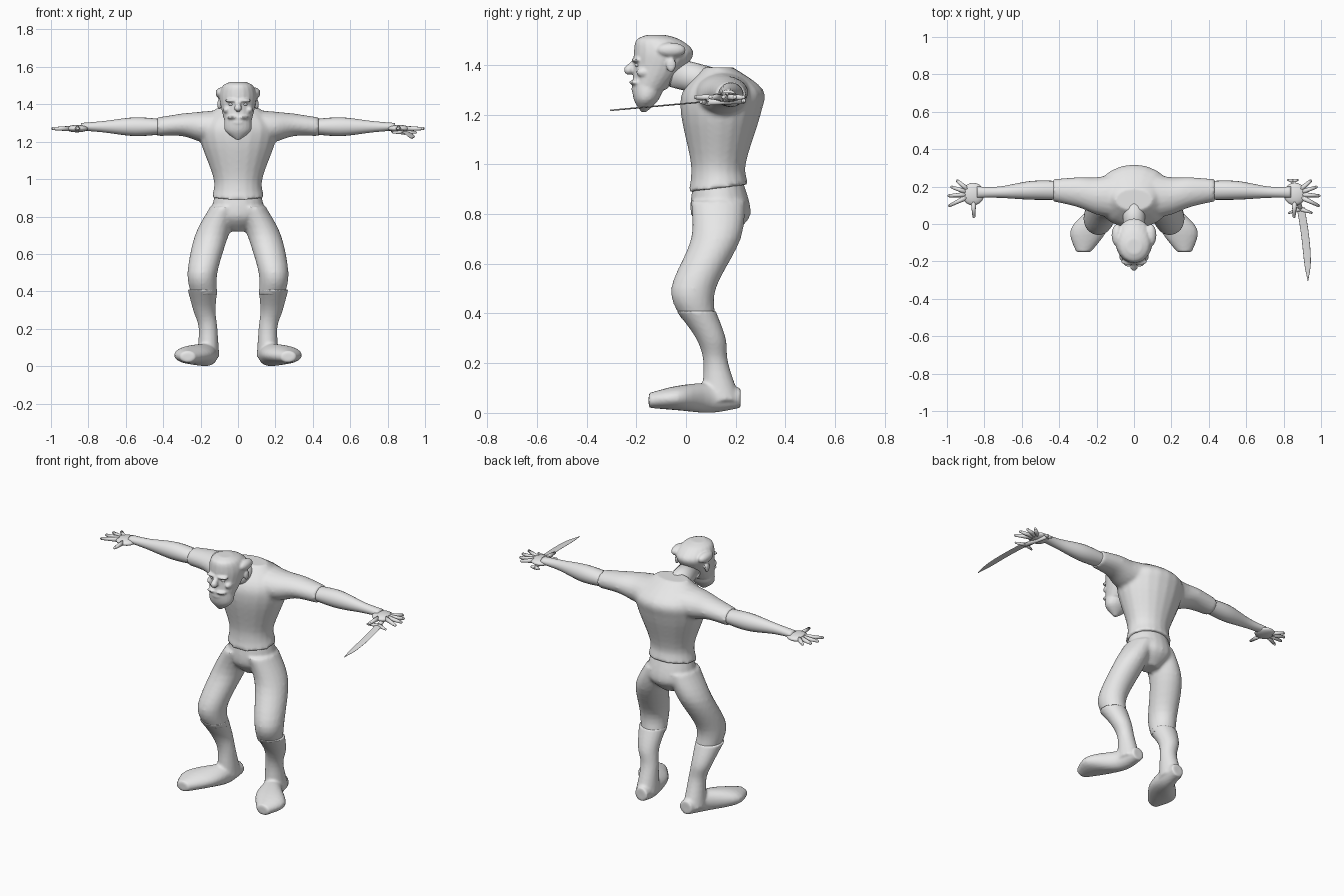
import bpy
import bmesh
from math import cos, sin, pi, radians
from mathutils import Vector, Matrix

default_cube = bpy.data.objects.get("Cube")
if default_cube:
    bpy.data.objects.remove(default_cube, do_unlink=True)

# Single plain clay colour for the whole figure
grey = bpy.data.materials.new("plain_grey")
grey.use_nodes = True
grey.diffuse_color = (0.8, 0.8, 0.8, 1)
grey.node_tree.nodes["Principled BSDF"].inputs["Base Color"].default_value = grey.diffuse_color

SIDES = 20
STEPS = 5
BOTH_SIDES = {"left": 1, "right": -1}


def place(axis, along, across, beyond):
    """Turn ring coordinates into a point for the chosen loft axis."""
    if axis == "x":
        return Vector((along, across, beyond))
    if axis == "y":
        return Vector((across, along, beyond))
    return Vector((across, beyond, along))


def smooth_rings(rings):
    """Fill in a flowing curve through the rings so that few are needed."""
    # A ring with a single radius is round
    points = [Vector((*ring, *ring[len(ring) - 1:][:5 - len(ring)])) for ring in rings]
    padded = [points[0], *points, points[-1]]
    filled = []
    for before, start, end, after in zip(padded, padded[1:], padded[2:], padded[3:]):
        leave, arrive = (end - before) / 2, (after - start) / 2
        for step in range(STEPS):
            t = step / STEPS
            blend = t * t * (3 - 2 * t)
            filled.append(start.lerp(end, blend)
                          + leave * t * (1 - t) ** 2 - arrive * t * t * (1 - t))
    return filled + [points[-1]]


def loft(bm, axis, rings, side=1):
    """Skin rings given as (along, centre across, centre beyond, radius, other radius)."""
    loops = []
    for along, across, beyond, wide, deep in smooth_rings(rings):
        loop = []
        for index in range(SIDES):
            angle = 2 * pi * index / SIDES
            point = place(axis, along, across + wide * cos(angle), beyond + deep * sin(angle))
            point.x *= side
            loop.append(bm.verts.new(point))
        loops.append(loop)
    for lower, upper in zip(loops, loops[1:]):
        for index in range(SIDES):
            bm.faces.new((lower[index - 1], lower[index], upper[index], upper[index - 1]))
    bm.faces.new(loops[0])
    bm.faces.new(loops[-1])


def ball(bm, centre, radii):
    matrix = Matrix.Translation(centre) @ Matrix.Diagonal((*radii, 1))
    bmesh.ops.create_uvsphere(bm, u_segments=SIDES, v_segments=SIDES // 2, radius=1, matrix=matrix)


def rod(bm, start, end, thick, thin):
    """Tapered round bar with a rounded tip."""
    start, end = Vector(start), Vector(end)
    span = end - start
    turn = span.to_track_quat("Z", "Y").to_matrix().to_4x4()
    bmesh.ops.create_cone(bm, cap_ends=True, segments=SIDES, radius1=thick, radius2=thin,
                          depth=span.length, matrix=Matrix.Translation((start + end) / 2) @ turn)
    ball(bm, end, (thin, thin, thin))


def finish(bm, name, voxel=0):
    """Make the object; a voxel size melts its overlapping parts together."""
    bmesh.ops.recalc_face_normals(bm, faces=bm.faces)
    for face in bm.faces:
        face.smooth = True
    mesh = bpy.data.meshes.new(name)
    bm.to_mesh(mesh)
    bm.free()
    mesh.materials.append(grey)
    obj = bpy.data.objects.new(name, mesh)
    bpy.context.scene.collection.objects.link(obj)
    if voxel:
        remesh = obj.modifiers.new("merge", "REMESH")
        remesh.mode = "VOXEL"
        remesh.voxel_size = voxel
        remesh.use_smooth_shade = True
        relax = obj.modifiers.new("relax", "SMOOTH")
        relax.iterations = 3


# Shirt: hunched torso with short sleeves and a hem that dips at the front
bm = bmesh.new()
loft(bm, "z", [(.9, 0, .13, .14, .12), (1, 0, .13, .13, .11), (1.2, 0, .14, .2, .16),
               (1.3, 0, .15, .2, .16), (1.39, 0, .13, .1, .06)])
for side in BOTH_SIDES.values():
    loft(bm, "x", [(.1, .15, 1.28, .12, .09), (.2, .15, 1.28, .1, .08),
                   (.3, .17, 1.29, .08, .06), (.43, .18, 1.28, .06, .05)], side)
for vert in bm.verts:
    if vert.co.z < .95:
        vert.co.z += (vert.co.y - .1) / 8
finish(bm, "shirt", .01)

# Trousers: hips and two bowed, bent legs
bm = bmesh.new()
loft(bm, "z", [(.93, 0, .13, .12, .1), (.8, 0, .14, .14, .12), (.72, 0, .14, .05)])
for side in BOTH_SIDES.values():
    loft(bm, "z", [(.85, .07, .13, .08, .11), (.7, .14, .12, .09, .1),
                   (.5, .19, .03, .08, .09), (.38, .18, .05, .07)], side)
finish(bm, "trousers", .01)

# Boots: calf shaft and a broad turned-out foot with a flat sole
for label, side in BOTH_SIDES.items():
    bm = bmesh.new()
    loft(bm, "z", [(.41, .19, .04, .08), (.3, .18, .1, .06),
                   (.2, .16, .12, .05), (.05, .16, .14, .06, .08)], side)
    loft(bm, "y", [(.22, .15, .06, .04), (.1, .17, .06, .06),
                   (-.03, .24, .06, .1, .05), (-.15, .27, .05, .04, .03)], side)
    for vert in bm.verts:
        vert.co.z = max(vert.co.z, 0)
    finish(bm, label + "_boot", .008)

# Bare arms with flat palms
for label, side in BOTH_SIDES.items():
    bm = bmesh.new()
    loft(bm, "x", [(.4, .18, 1.28, .05, .04), (.55, .18, 1.28, .05),
                   (.72, .17, 1.28, .03), (.84, .17, 1.28, .03, .02)], side)
    palm = Vector((side * .86, .16, 1.27))
    ball(bm, palm, (.06, .06, .02))
    finish(bm, label + "_arm")

    # Fingers fan out evenly from the palm, with the thumb pointing forward
    bm = bmesh.new()
    fan = [(40 - 22 * finger, .11 + finger / 100) for finger in range(4)]
    for degrees, reach in fan + [(-92, .12)]:
        angle = radians(degrees)
        heading = Vector((side * cos(angle), sin(angle), 0))
        rod(bm, palm + heading * .03, palm + heading * reach, .015, .008)
    finish(bm, label + "_fingers")

# Neck, stretched forward out of the collar
bm = bmesh.new()
rod(bm, (0, .14, 1.32), (0, -.05, 1.37), .06, .06)
finish(bm, "neck")

# Skull, nose and pointed beard, melted together with the facial features
bm = bmesh.new()
loft(bm, "z", [(1.52, 0, -.12, .04), (1.5, 0, -.11, .08, .09), (1.45, 0, -.09, .1, .12),
               (1.38, 0, -.11, .09, .1), (1.3, 0, -.15, .07)])
rod(bm, (0, -.2, 1.42), (0, -.23, 1.38), .01, .02)
loft(bm, "z", [(1.33, 0, -.15, .07), (1.26, 0, -.16, .07, .05), (1.21, 0, -.17, .01)])
ball(bm, (0, -.2, 1.3), (.03, .02, .01))
for side in BOTH_SIDES.values():
    features = {
        "brow": ((.03, -.2, 1.42), (.04, .02, .01)),
        "cheekbone": ((.06, -.17, 1.37), (.02, .03, .02)),
        "moustache": ((.03, -.2, 1.33), (.03, .03, .01)),
        "ear": ((.1, -.06, 1.4), (.01, .02, .03)),
        "side_hair": ((.09, -.06, 1.46), (.03, .06, .03)),
    }
    for centre, radii in features.values():
        ball(bm, (side * centre[0], *centre[1:]), radii)
finish(bm, "head", .006)

# Eyes
for label, side in BOTH_SIDES.items():
    bm = bmesh.new()
    ball(bm, (side * .035, -.19, 1.4), (.015, .015, .01))
    finish(bm, label + "_eye")

# Curved flat blade held below the left hand, narrowing sharply at the tip
bm = bmesh.new()
blade = []
for step in range(STEPS + 1):
    t = step / STEPS
    y = .09 - .395 * t
    blade.append((y, .89 + .08 * t - .04 * t * t, 1.245 + y / 11, .02 * (1 - t ** 6) + .001, .003))
loft(bm, "y", blade)
finish(bm, "sword_blade")

# Grip, swept guard and pommel
bm = bmesh.new()
grip_top, grip_end = Vector((.89, .08, 1.25)), Vector((.85, .23, 1.255))
rod(bm, grip_top, grip_end, .013, .011)
for side in BOTH_SIDES.values():
    rod(bm, grip_top, grip_top + Vector((side * .06, -.02, 0)), .012, .006)
    rod(bm, grip_end, grip_end + Vector((side * .025, .005, 0)), .012, .006)
finish(bm, "sword_hilt")
